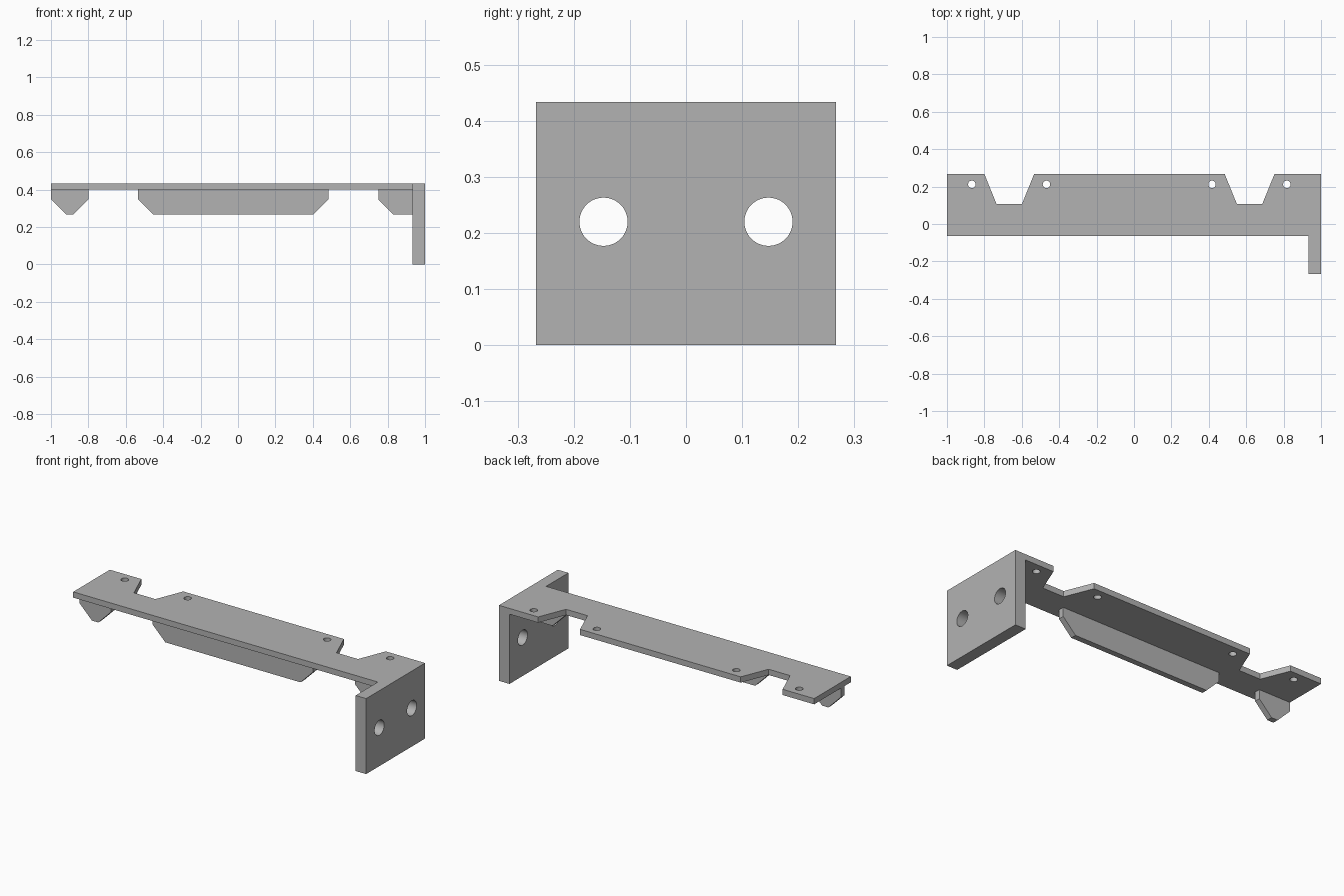
import bpy, bmesh, math
from mathutils import Matrix

cube = bpy.data.objects.get("Cube")
if cube:
    bpy.data.objects.remove(cube, do_unlink=True)

grey = bpy.data.materials.new("plain_grey")
grey.use_nodes = True
colour = (0.45, 0.45, 0.45, 1)
grey.diffuse_color = colour
grey.node_tree.nodes["Principled BSDF"].inputs["Base Color"].default_value = colour

# Local (u, v, depth) axes turned to face each direction
FLAT = Matrix.Identity(3)                                  # u=x, v=y, depth=z
UPRIGHT = Matrix(((1, 0, 0), (0, 0, 1), (0, 1, 0)))        # u=x, v=z, depth=y
ENDWAYS = Matrix(((0, 0, 1), (1, 0, 0), (0, 1, 0)))        # u=y, v=z, depth=x


def circle(cu, cv, radius, sides=32):
    steps = [2 * math.pi * i / sides for i in range(sides)]
    return [(cu + radius * math.cos(a), cv + radius * math.sin(a)) for a in steps]


def slab(name, axes, outline, start, end, holes=()):
    """Solid plate made from an outline with holes, between two depths."""
    bm = bmesh.new()
    edges = []
    for loop in [outline, *holes]:
        verts = [bm.verts.new((u, v, start)) for u, v in loop]
        edges += [bm.edges.new((verts[i - 1], verts[i])) for i in range(len(verts))]
    bmesh.ops.triangle_fill(bm, edges=edges, use_beauty=True, normal=(0, 0, 1))
    moved = bmesh.ops.extrude_face_region(bm, geom=bm.faces[:], use_keep_orig=True)
    top = [g for g in moved["geom"] if isinstance(g, bmesh.types.BMVert)]
    bmesh.ops.translate(bm, verts=top, vec=(0, 0, end - start))
    bm.transform(axes.to_4x4())
    bmesh.ops.recalc_face_normals(bm, faces=bm.faces[:])
    mesh = bpy.data.meshes.new(name)
    bm.to_mesh(mesh)
    bm.free()
    mesh.materials.append(grey)
    obj = bpy.data.objects.new(name, mesh)
    bpy.context.collection.objects.link(obj)
    bpy.ops.object.select_all(action="DESELECT")
    obj.select_set(True)
    bpy.context.view_layer.objects.active = obj
    bpy.ops.object.shade_smooth_by_angle(angle=math.radians(30))
    return obj


TOP, UNDER, RIB_BOTTOM = 0.433, 0.4, 0.268
FRONT, BACK, NOTCH = -0.065, 0.267, 0.107
LEFT_END, INNER, OUTER = -1, 0.933, 1

# Long shelf with two tapered notches and four screw holes
shelf = [(LEFT_END, FRONT), (INNER, FRONT), (INNER, BACK)]
for middle in (0.618, -0.667):
    shelf += [(middle + 0.133, BACK), (middle + 0.068, NOTCH),
              (middle - 0.068, NOTCH), (middle - 0.133, BACK)]
shelf.append((LEFT_END, BACK))
screws = [circle(x, 0.212, 0.02) for x in (-0.867, -0.468, 0.417, 0.817)]
slab("shelf", FLAT, shelf, UNDER, TOP, screws)

# Upright end plate with two bolt holes
plate = [(-BACK, 0), (BACK, 0), (BACK, TOP), (-BACK, TOP)]
bolts = [circle(y, 0.22, 0.043, 48) for y in (-0.147, 0.147)]
slab("end_plate", ENDWAYS, plate, INNER, OUTER, bolts)


# Stiffening ribs under the shelf, with cut lower corners
def rib(name, x0, x1, cut0=0.08, cut1=0.08):
    outline = [(x0, UNDER), (x0, RIB_BOTTOM + cut0)]
    outline.append((x0 + cut0, RIB_BOTTOM))
    outline.append((x1 - cut1, RIB_BOTTOM))
    if cut1:
        outline.append((x1, RIB_BOTTOM + cut1))
    outline.append((x1, UNDER))
    slab(name, UPRIGHT, outline, -0.009, 0.024)


rib("right_rib", LEFT_END, -0.8)
rib("middle_rib", -0.535, 0.483)
rib("left_rib", 0.75, INNER, cut1=0)
